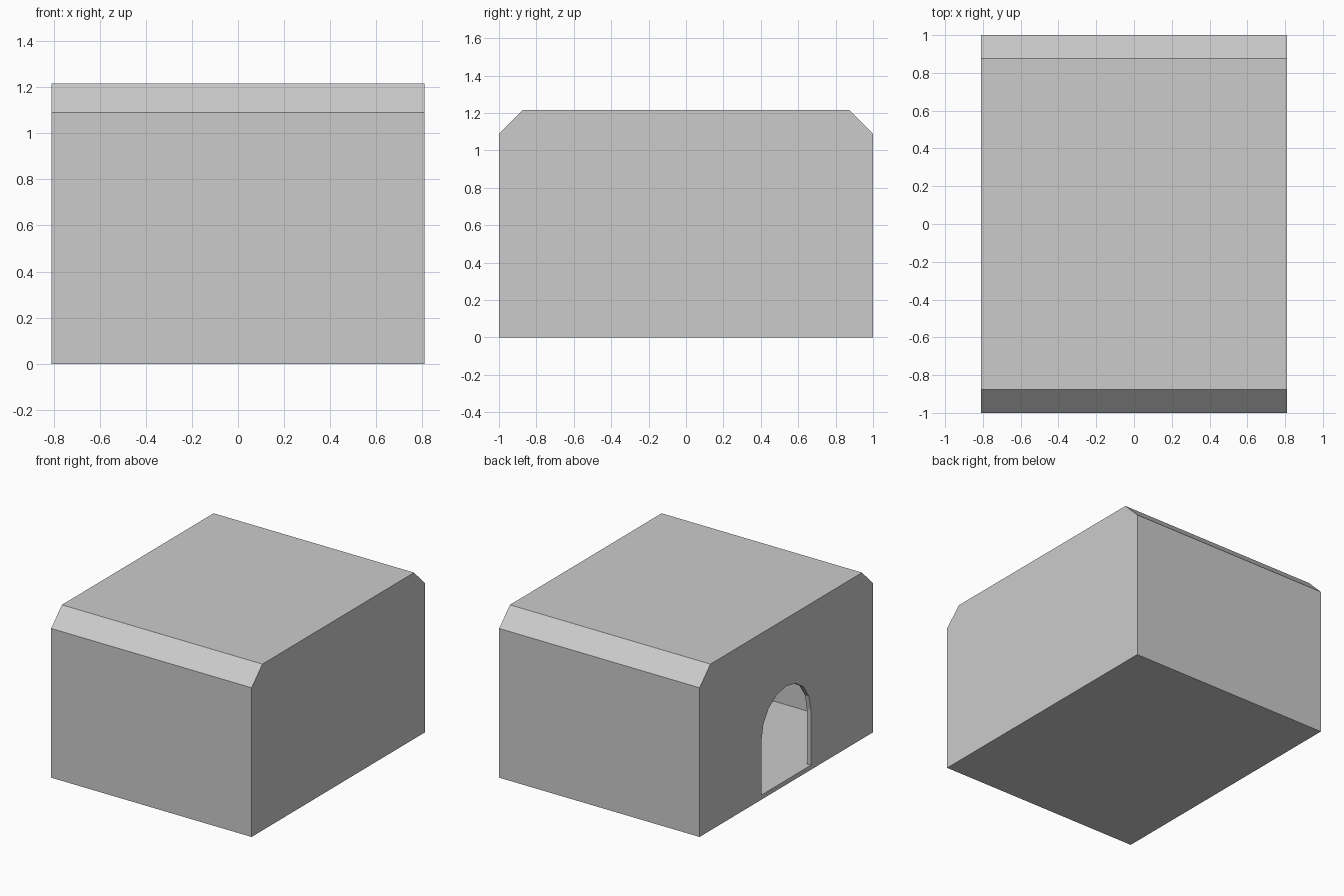
import bpy, bmesh, math

if "Cube" in bpy.data.objects:
    bpy.data.objects.remove(bpy.data.objects["Cube"])

HX, HY, TOP, CH, WALL = 0.81, 1.0, 1.215, 0.125, 0.033


def extrude_x(name, profile, x0, x1):
    """Closed solid from a (y, z) profile extruded along x."""
    bm = bmesh.new()
    face = bm.faces.new([bm.verts.new((x0, y, z)) for y, z in profile])
    geom = bmesh.ops.extrude_face_region(bm, geom=[face])["geom"]
    moved = [v for v in geom if isinstance(v, bmesh.types.BMVert)]
    bmesh.ops.translate(bm, verts=moved, vec=(x1 - x0, 0, 0))
    bmesh.ops.recalc_face_normals(bm, faces=bm.faces)
    mesh = bpy.data.meshes.new(name)
    bm.to_mesh(mesh)
    bm.free()
    obj = bpy.data.objects.new(name, mesh)
    bpy.context.collection.objects.link(obj)
    return obj


# hollow shell with chamfered top edges at front and back
half = [(HY, 0), (HY, TOP - CH), (HY - CH, TOP)]
shell = extrude_x("shell", half + [(-y, z) for y, z in reversed(half)], -HX, HX)
solid = shell.modifiers.new("wall_thickness", "SOLIDIFY")
solid.thickness = WALL
solid.offset = -1
solid.use_even_offset = True
solid.solidify_mode = "NON_MANIFOLD"
solid.nonmanifold_thickness_mode = "CONSTRAINTS"

# arched doorway through the left wall, leaving a low sill
R, SPRING, SEGS = 0.285, 0.435, 8
arch = [(R * math.cos(math.pi * i / SEGS), SPRING + R * math.sin(math.pi * i / SEGS))
        for i in range(SEGS + 1)]
cutter = extrude_x("doorway_cutter", [(-R, WALL - 0.004), (R, WALL - 0.004)] + arch,
                   -HX - 0.1, -HX + WALL + 0.1)
# keep the cutter bottom just above the inner floor
for v in cutter.data.vertices:
    if v.co.z < 0.1:
        v.co.z = WALL + 0.0005
cutter.hide_render = True
cutter.hide_viewport = True
cut = shell.modifiers.new("doorway", "BOOLEAN")
cut.operation = "DIFFERENCE"
cut.solver = "EXACT"
cut.object = cutter
